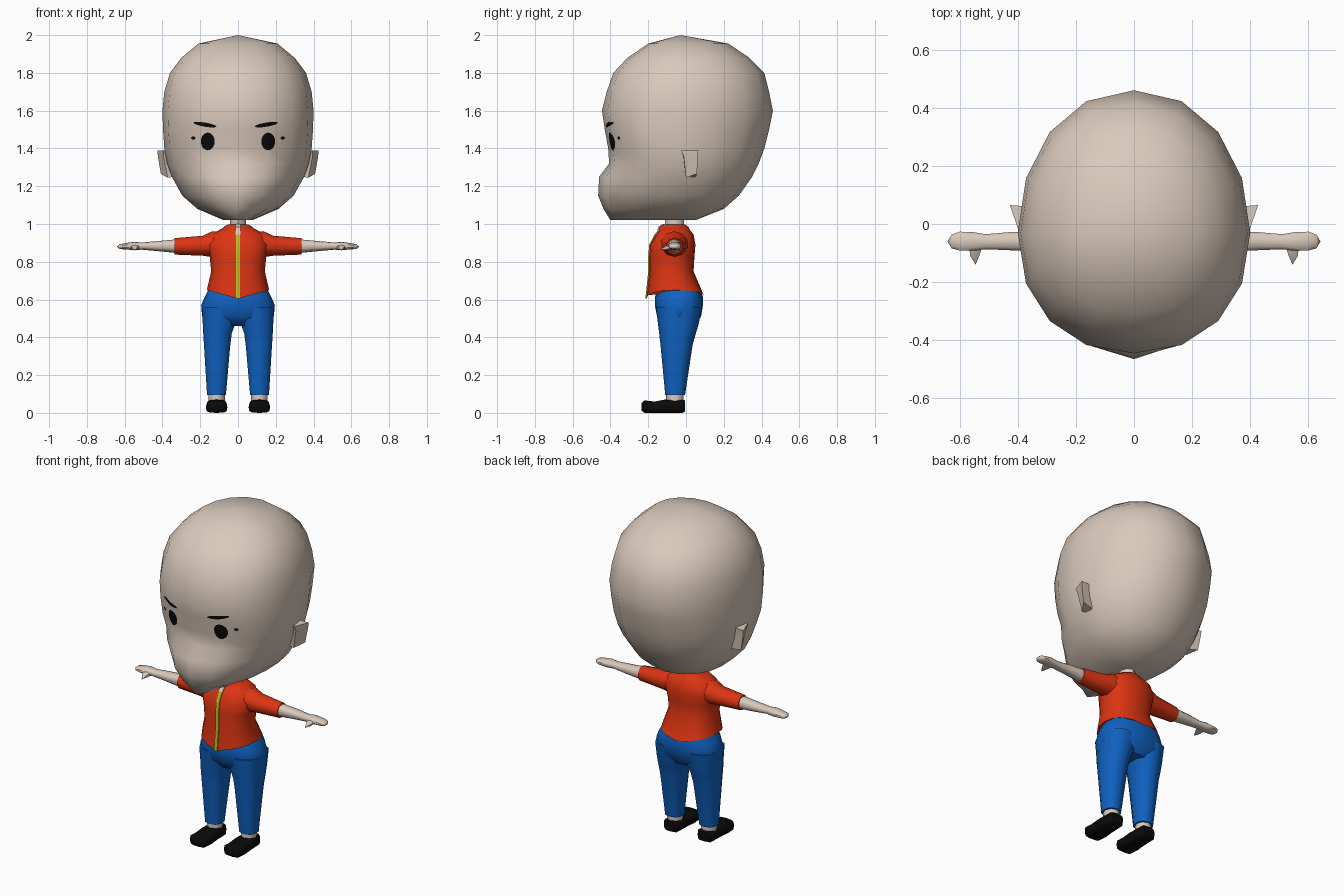
import bpy, bmesh, math
from mathutils import Vector
from mathutils.bvhtree import BVHTree

if "Cube" in bpy.data.objects:
    bpy.data.objects.remove(bpy.data.objects["Cube"])


def material(name, rgb):
    m = bpy.data.materials.new(name)
    m.diffuse_color = (*rgb, 1)
    m.use_nodes = True
    m.node_tree.nodes["Principled BSDF"].inputs["Base Color"].default_value = m.diffuse_color
    return m


SKIN = material("skin", (0.70, 0.585, 0.50))
RED = material("red cloth", (0.72, 0.035, 0.006))
BLUE = material("blue cloth", (0.005, 0.12, 0.53))
YELLOW = material("yellow zip", (0.48, 0.52, 0.01))
BLACK = material("black", (0.003, 0.003, 0.003))


def finish(name, bm, mat, angle=50):
    bmesh.ops.recalc_face_normals(bm, faces=bm.faces[:])
    mesh = bpy.data.meshes.new(name)
    bm.to_mesh(mesh)
    bm.free()
    mesh.materials.append(mat)
    ob = bpy.data.objects.new(name, mesh)
    bpy.context.collection.objects.link(ob)
    bpy.ops.object.select_all(action='DESELECT')
    ob.select_set(True)
    bpy.context.view_layer.objects.active = ob
    bpy.ops.object.shade_smooth_by_angle(angle=math.radians(angle))
    return ob


def loft(name, rings, mat, ends=(None, None), angle=50):
    """Skin a list of point rings; each end is a flat cap or a pole point."""
    bm = bmesh.new()
    vs = [[bm.verts.new(p) for p in r] for r in rings]
    n = len(vs[0])
    for a, b in zip(vs, vs[1:]):
        for i in range(n):
            bm.faces.new((a[i], a[(i + 1) % n], b[(i + 1) % n], b[i]))
    for ring, pole in ((vs[0], ends[0]), (vs[-1], ends[1])):
        if pole is None:
            bm.faces.new(ring)
        else:
            p = bm.verts.new(pole)
            for i in range(n):
                bm.faces.new((ring[i], ring[(i + 1) % n], p))
    return finish(name, bm, mat, angle)


def oval(u0, u1, v0, v1, n=12, e=1.0):
    """Superellipse between bounds, e < 1 is boxier; starts at low v."""
    pts = []
    for i in range(n):
        t = 2 * math.pi * i / n
        s, c = math.sin(t), -math.cos(t)
        pts.append(((u0 + u1) / 2 + (u1 - u0) / 2 * math.copysign(abs(s) ** e, s),
                    (v0 + v1) / 2 + (v1 - v0) / 2 * math.copysign(abs(c) ** e, c)))
    return pts


def flat(z, *bounds, **kw):
    return [Vector((u, v, z)) for u, v in oval(*bounds, **kw)]


def along_x(s, x, *bounds, **kw):
    return [Vector((s * x, u, v)) for u, v in oval(*bounds, **kw)]


# Head: height, half width, front, back, front pointedness
def head_ring(z, w, yf, yb, p):
    pts = []
    for i in range(16):
        t = 2 * math.pi * i / 16
        s, c = math.sin(t), math.cos(t)
        y = -0.03 + ((yf + 0.03) * max(c, 0) ** p if c > 0 else -(yb + 0.03) * c)
        pts.append(Vector((w * math.copysign(abs(s) ** 0.93, s), y, z)))
    return pts


HEAD = [(1.955, .21, -.20, .225, 1), (1.88, .30, -.31, .335, 1), (1.80, .36, -.385, .415, .95),
        (1.70, .39, -.42, .44, .9), (1.60, .40, -.445, .46, .9), (1.50, .397, -.43, .44, .85),
        (1.40, .39, -.412, .415, .85), (1.32, .375, -.407, .385, 1), (1.25, .35, -.46, .35, 1.2),
        (1.15, .295, -.465, .28, 1.2), (1.08, .215, -.437, .20, 1.15), (1.02, .075, -.40, .05, 1)]
head = loft("head", [head_ring(*r) for r in HEAD], SKIN,
            (Vector((0, -.03, 2)), Vector((0, -.15, 1.025))), 70)
tree = BVHTree.FromPolygons([v.co for v in head.data.vertices],
                            [p.vertices[:] for p in head.data.polygons])


# Painted face marks laid on the head surface
def face_mark(name, cx, cz, rx, rz, tilt=0.0, n=14):
    bm = bmesh.new()

    def put(x, z):
        a = (cx + x * math.cos(tilt) - z * math.sin(tilt),
             cz + x * math.sin(tilt) + z * math.cos(tilt))
        hit = tree.ray_cast(Vector((a[0], -2, a[1])), Vector((0, 1, 0)))[0]
        return bm.verts.new(hit + Vector((0, -.005, 0)))
    mid = put(0, 0)
    rings = [[put(k * u, k * v) for u, v in oval(-rx, rx, -rz, rz, n=n)] for k in (.35, .7, 1)]
    for i in range(n):
        j = (i + 1) % n
        bm.faces.new((mid, rings[0][i], rings[0][j]))
        for a, b in zip(rings, rings[1:]):
            bm.faces.new((a[i], b[i], b[j], a[j]))
    bmesh.ops.recalc_face_normals(bm, faces=bm.faces[:])
    if sum(f.normal.y for f in bm.faces) > 0:
        bmesh.ops.reverse_faces(bm, faces=bm.faces[:])
    mesh = bpy.data.meshes.new(name)
    bm.to_mesh(mesh)
    bm.free()
    mesh.materials.append(BLACK)
    bpy.context.collection.objects.link(bpy.data.objects.new(name, mesh))


for s, side in ((1, "left"), (-1, "right")):
    face_mark(side + "_eye", s * .16, 1.437, .037, .047)
    face_mark(side + "_brow", .15 if s > 0 else -.175, 1.526, .062, .011, s * .17)
    face_mark(side + "_temple_mark", s * .237, 1.455, .011, .009)

# Neck
loft("neck", [flat(z, -.042, .042, -.11, -.01, n=8) for z in (.93, 1.07)], SKIN)


# Shirt body with a hem that dips at the front and back
def hem():
    pts = flat(.65, -.165, .165, -.21, .095, n=16, e=.85)
    for p in pts:
        k = 1 - abs(p.x) / .165
        p.z -= (.045 if p.y < -.05 else .03) * k
    return pts


TORSO = [(.75, .142, -.195, .04), (.83, .15, -.195, .045), (.89, .165, -.19, .05),
         (.945, .14, -.16, .04), (.985, .07, -.13, .008)]
loft("shirt_body", [hem()] + [flat(z, -w, w, a, b, n=16, e=.85) for z, w, a, b in TORSO], RED)
loft("collar", [flat(.96, -.085, .085, -.148, .02, n=12), flat(.985, -.076, .076, -.142, .014, n=12),
                flat(.997, -.055, .055, -.12, -.005, n=12)], RED)


# Zip strip and open throat as thin plates following the shirt front
def strip(name, w, path, mat):
    bm = bmesh.new()
    rows = [[bm.verts.new((x, y + d, z)) for x, d in ((-w, 0), (w, 0), (w, .009), (-w, .009))]
            for y, z in path]
    for a, b in zip(rows, rows[1:]):
        for i in range(4):
            j = (i + 1) % 4
            bm.faces.new((a[i], a[j], b[j], b[i]))
    bm.faces.new(rows[0])
    bm.faces.new(rows[-1])
    finish(name, bm, mat, 30)


strip("zip", .010, [(-.215, .605), (-.200, .75), (-.200, .83), (-.195, .89), (-.166, .945)], YELLOW)
strip("throat", .012, [(-.166, .945), (-.153, .96), (-.147, .985), (-.124, .999)], SKIN)

# Trouser seat
PELVIS = [(.655, .155, -.155, .08), (.61, .178, -.165, .09), (.57, .195, -.165, .09),
          (.51, .19, -.153, .08), (.46, .13, -.11, .045)]
loft("trouser_seat", [flat(z, -w, w, a, b, n=16, e=.8) for z, w, a, b in PELVIS], BLUE)

LEG = [(.56, .0, .193, -.16, .085), (.47, .012, .19, -.148, .067), (.42, .03, .187, -.142, .052),
       (.36, .038, .183, -.135, .035), (.095, .062, .166, -.11, -.005)]
SLEEVE = [(.08, -.14, .015, .83, .955), (.135, -.135, .01, .825, .962), (.185, -.12, 0, .832, .938),
          (.335, -.105, -.018, .838, .925)]
FOREARM = [(.32, -.097, -.026, .846, .919), (.42, -.092, -.026, .856, .91), (.51, -.088, -.034, .864, .902),
           (.55, -.093, -.027, .862, .906), (.60, -.093, -.025, .865, .898), (.627, -.085, -.035, .868, .893)]
# Shoe: y, inner x, outer x, sole z, top z
SHOE = [(-.236, .075, .15, .012, .052), (-.22, .06, .167, 0, .066), (-.165, .056, .17, 0, .06),
        (-.115, .06, .166, 0, .07), (-.02, .064, .162, 0, .071), (-.004, .075, .15, .008, .065)]

for s, side in ((1, "left"), (-1, "right")):
    # Trouser leg, ankle and shoe
    loft(side + "_trouser_leg", [flat(z, s * a, s * b, c, d, n=10, e=.8) for z, a, b, c, d in LEG], BLUE)
    loft(side + "_ankle", [flat(z, s * .07, s * .157, -.105, -.012, n=8) for z in (.05, .13)], SKIN)
    loft(side + "_shoe", [[Vector((u, y, v)) for u, v in oval(s * a, s * b, c, d, n=12, e=.55)]
                          for y, a, b, c, d in SHOE], BLACK)
    # Sleeve, arm and thumb
    loft(side + "_sleeve", [along_x(s, *r, n=10) for r in SLEEVE], RED)
    loft(side + "_arm", [along_x(s, *r, n=10, e=.85) for r in FOREARM], SKIN,
         (None, Vector((s * .642, -.06, .88))))
    loft(side + "_thumb", [[Vector((s * u, y, v)) for u, v in oval(a, b, c, d, n=6)]
                           for y, a, b, c, d in ((-.07, .515, .572, .865, .895),
                                                 (-.11, .53, .566, .86, .885))],
         SKIN, (None, Vector((s * .545, -.14, .862))))
    # Ear: wedge flaring outwards to the back
    loft(side + "_ear", [[Vector((s * x, y, z)) for x, y, z in r] for r in (
        ((.36, -.03, 1.39), (.395, -.028, 1.39), (.427, .065, 1.388), (.36, .06, 1.39)),
        ((.36, -.015, 1.36), (.395, -.012, 1.36), (.424, .062, 1.355), (.36, .055, 1.36)),
        ((.34, 0, 1.25), (.372, 0, 1.245), (.408, .058, 1.265), (.34, .05, 1.25)))], SKIN, angle=30)
